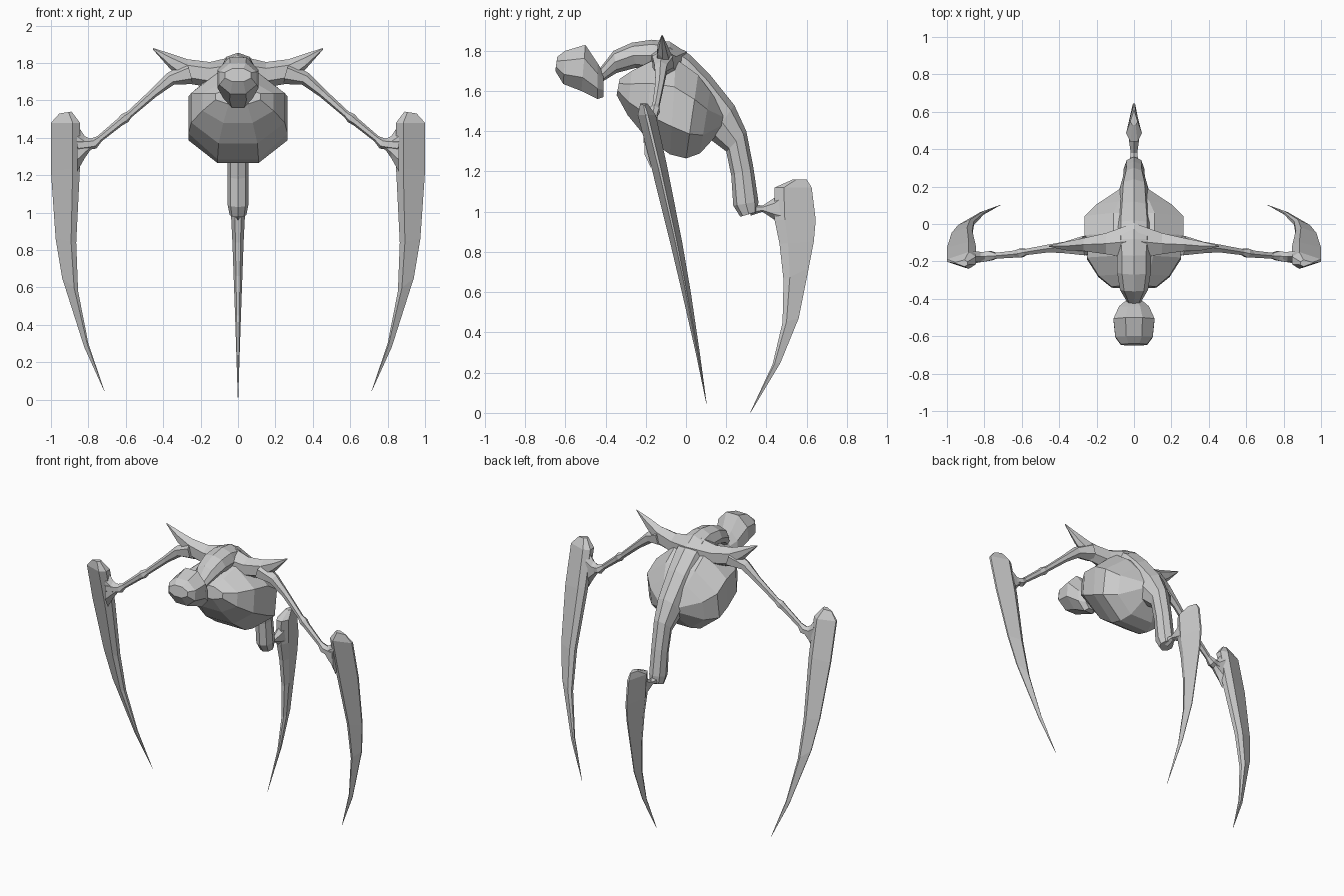
import bpy, bmesh, math
from mathutils import Vector

grey = bpy.data.materials.new("plain_grey")
grey.diffuse_color = (0.6, 0.6, 0.6, 1)


def loft(name, rings, mirror=False):
    """Skin a list of point rings with quads, cap both ends."""
    bm = bmesh.new()
    vr = [[bm.verts.new(p) for p in r] for r in rings]
    n = len(vr[0])
    for a, b in zip(vr, vr[1:]):
        for i in range(n):
            j = (i + 1) % n
            bm.faces.new((a[i], a[j], b[j], b[i]))
    bm.faces.new(vr[0])
    bm.faces.new(vr[-1])
    bmesh.ops.recalc_face_normals(bm, faces=bm.faces)
    me = bpy.data.meshes.new(name)
    bm.to_mesh(me)
    bm.free()
    me.materials.append(grey)
    ob = bpy.data.objects.new(name, me)
    bpy.context.collection.objects.link(ob)
    if mirror:
        ob.modifiers.new("mirror", 'MIRROR')
    return ob


def oval(c, up, side, n=8, flat=False):
    """Ring around c; flat=True puts flat sides at the extremes."""
    ph, k = (0.5, 1 / math.cos(math.pi / n)) if flat else (0, 1)
    angs = [(i + ph) * 2 * math.pi / n for i in range(n)]
    return [c + k * (up * math.cos(a) + side * math.sin(a)) for a in angs]


def centre_ring(s, n=8, flat=False):
    """Section on the middle plane: top y,z, bottom y,z, half width."""
    ty, tz, by, bz, w = s
    t, b = Vector((0, ty, tz)), Vector((0, by, bz))
    return oval((t + b) / 2, (t - b) / 2, Vector((w, 0, 0)), n, flat)


def side_ring(s, n=6):
    """Section across x: x, y range, z range."""
    x, y0, y1, z0, z1 = s
    return oval(Vector((x, (y0 + y1) / 2, (z0 + z1) / 2)),
                Vector((0, 0, (z1 - z0) / 2)), Vector((0, (y1 - y0) / 2, 0)), n)


def tube(pts, n=6):
    """Rings following a path of x, y, z, radius."""
    ps = [Vector(p[:3]) for p in pts]
    out = []
    for i, p in enumerate(ps):
        d = (ps[min(i + 1, len(ps) - 1)] - ps[max(i - 1, 0)]).normalized()
        side = d.cross(Vector((0, 0, 1))).normalized()
        out.append(oval(p, side.cross(d) * pts[i][3], side * pts[i][3], n))
    return out


def blade(sections, place):
    """Blade rings: outer u,z, inner u,z, half thickness."""
    rings = []
    for ou, oz, iu, iz, t in sections:
        prof = [(0, .15), (.75, 1), (1, .45), (1, -.45), (.75, -1), (0, -.15)]
        rings.append([place(ou + (iu - ou) * f, oz + (iz - oz) * f, t * k)
                      for f, k in prof])
    return rings


# Head
loft("head", [centre_ring(s, 8, True) for s in [
    (-.64, 1.77, -.65, 1.70, .07), (-.60, 1.80, -.61, 1.635, .10),
    (-.50, 1.83, -.52, 1.60, .11), (-.44, 1.74, -.44, 1.56, .08),
    (-.41, 1.69, -.41, 1.57, .045)]])

# Neck, back and hanging tail
loft("spine", [centre_ring(s) for s in [
    (-.43, 1.71, -.41, 1.65, .035), (-.36, 1.80, -.345, 1.69, .075),
    (-.27, 1.84, -.25, 1.715, .09), (-.17, 1.855, -.15, 1.70, .09),
    (-.08, 1.845, -.08, 1.65, .10), (.02, 1.78, -.03, 1.58, .10),
    (.12, 1.68, .04, 1.48, .09), (.24, 1.53, .12, 1.36, .08),
    (.30, 1.40, .20, 1.30, .06), (.335, 1.22, .225, 1.18, .055),
    (.36, 1.05, .235, 1.03, .055), (.355, 1.0, .27, .975, .045)]])

# Bulky body
loft("body", [centre_ring(s, 8, True) for s in [
    (-.33, 1.66, -.345, 1.58, .12), (-.27, 1.70, -.29, 1.48, .19),
    (-.17, 1.75, -.20, 1.37, .25), (-.05, 1.76, -.08, 1.285, .265),
    (.06, 1.68, 0, 1.265, .265), (.12, 1.60, .07, 1.29, .20),
    (.19, 1.50, .17, 1.40, .08)]])

# Shoulders ending in raised spikes
loft("shoulder", [side_ring(s) for s in [
    (0, -.20, .02, 1.66, 1.84), (.15, -.17, -.04, 1.67, 1.805),
    (.27, -.15, -.07, 1.69, 1.82), (.36, -.145, -.09, 1.765, 1.85),
    (.455, -.122, -.116, 1.872, 1.88)]], True)

# Thin jointed arms
loft("arm", tube([
    (.26, -.115, 1.745, .06), (.36, -.125, 1.715, .036), (.45, -.13, 1.64, .024),
    (.58, -.15, 1.525, .019), (.605, -.155, 1.505, .028), (.63, -.16, 1.485, .022),
    (.74, -.17, 1.395, .018), (.77, -.17, 1.37, .03), (.80, -.175, 1.365, .03),
    (.86, -.18, 1.36, .035)]), True)
loft("blade_socket", [side_ring(s) for s in [
    (.785, -.195, -.15, 1.34, 1.39), (.82, -.205, -.145, 1.29, 1.41),
    (.86, -.21, -.14, 1.22, 1.47)]], True)


# Arm blades, leaning back toward the tip
def arm_place(u, z, t):
    d = 1.48 - z
    return Vector((u, -.195 + .25 * d - .03 * d * d + t, z))


loft("arm_blade", blade([
    (.955, 1.53, .89, 1.54, .018), (1, 1.48, .845, 1.48, .045),
    (1, 1.22, .845, 1.24, .04), (.975, .86, .865, .84, .03),
    (.94, .65, .855, .58, .022), (.822, .28, .80, .30, .01),
    (.715, .045, .714, .047, .001)], arm_place), True)

# Tail joint and tail blade
loft("tail_joint", [centre_ring(s, 6) for s in [
    (.32, 1.04, .32, .98, .03), (.38, 1.03, .38, 1.0, .02),
    (.44, 1.07, .44, .96, .03), (.48, 1.12, .48, .93, .035)]])
loft("tail_blade", blade([
    (.60, 1.16, .53, 1.16, .02), (.625, 1.12, .44, 1.12, .042),
    (.645, .96, .44, .96, .036), (.635, .85, .465, .84, .03),
    (.61, .72, .485, .66, .024), (.56, .47, .48, .45, .016),
    (.47, .25, .43, .24, .009), (.32, 0, .319, .002, .001)],
    lambda u, z, t: Vector((t, u, z))))
